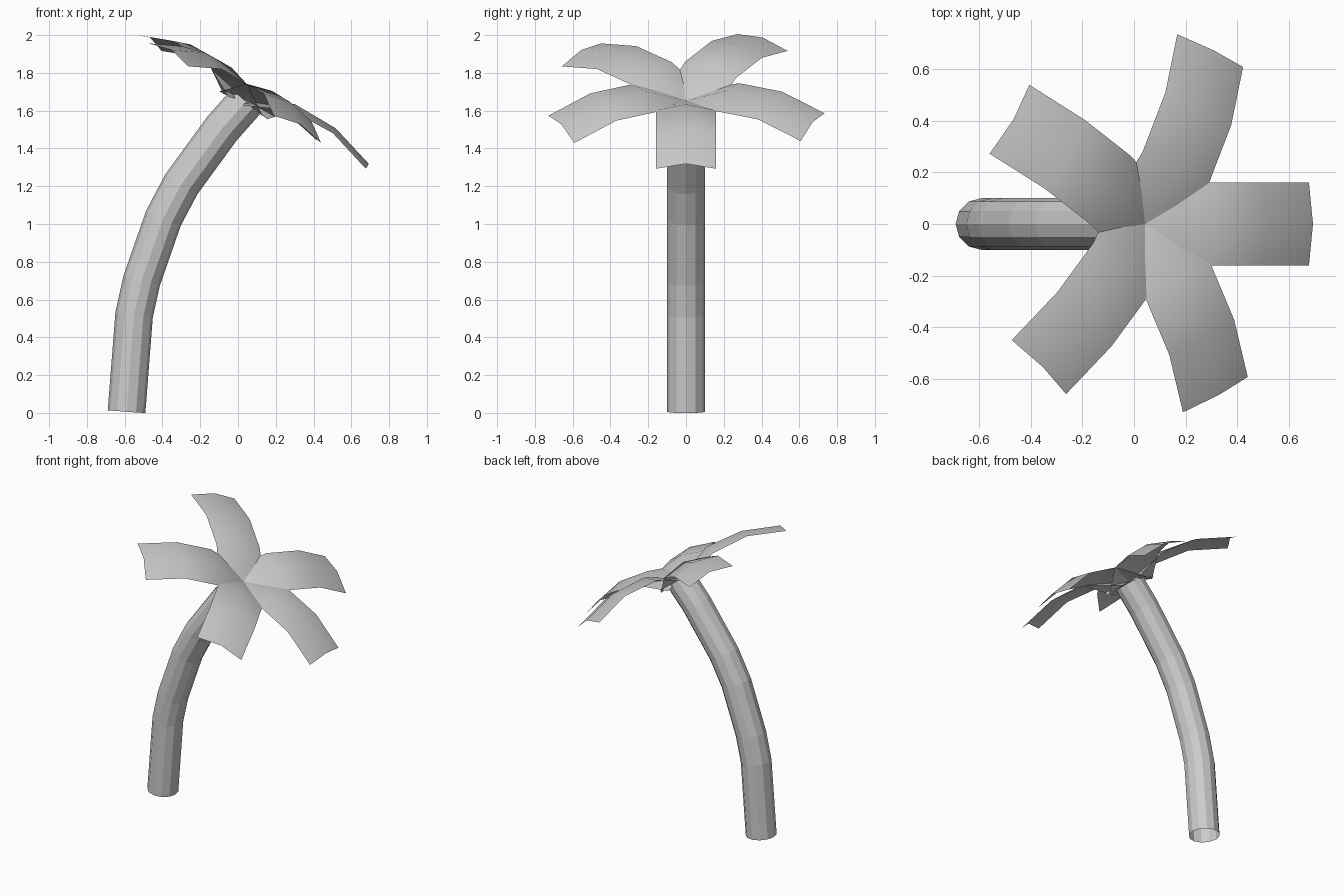
import bpy, bmesh
from math import sin, cos, radians, pi
from mathutils import Vector, Matrix

if "Cube" in bpy.data.objects:
    bpy.data.objects.remove(bpy.data.objects["Cube"])


def make_object(name, bm, smooth):
    bmesh.ops.recalc_face_normals(bm, faces=bm.faces)
    mesh = bpy.data.meshes.new(name)
    bm.to_mesh(mesh)
    bm.free()
    for p in mesh.polygons:
        p.use_smooth = smooth
    obj = bpy.data.objects.new(name, mesh)
    bpy.context.collection.objects.link(obj)
    return obj


# Trunk: 12-sided open tube swept along a bending path (x, z)
path = [(-0.59, 0.006), (-0.55, 0.52), (-0.51, 0.70), (-0.395, 1.03),
        (-0.30, 1.21), (-0.085, 1.505), (0.042, 1.648)]
SIDES, RADIUS = 12, 0.1
pts = [Vector((x, 0, z)) for x, z in path]
bm = bmesh.new()
rings = []
for i, p in enumerate(pts):
    before = (p - pts[i - 1]).normalized() if i else Vector()
    after = (pts[i + 1] - p).normalized() if i < len(pts) - 1 else Vector()
    t = (before + after).normalized()
    across = Vector((t.z, 0, -t.x))
    rings.append([bm.verts.new(p + RADIUS * (across * cos(a) + Vector((0, 1, 0)) * sin(a)))
                  for a in (2 * pi * k / SIDES for k in range(SIDES))])
for v in rings[0]:
    v.co.z = max(v.co.z, 0)
for a, b in zip(rings, rings[1:]):
    for k in range(SIDES):
        n = (k + 1) % SIDES
        bm.faces.new((a[k], a[n], b[n], b[k]))
make_object("trunk", bm, False)

# Leaves: arched strips with a raised centre rib, around a crown tilted 30 degrees
# stations: distance along leaf, rib height, edge height
stations = [(0.0, -0.035, -0.065), (0.235, 0.078, 0.040),
            (0.485, 0.075, 0.045), (0.73, 0.0, -0.031)]
HALF_WIDTH = 0.16
crown = Matrix.Translation((0.06, 0, 1.684)) @ Matrix.Rotation(radians(30), 4, 'Y')
for i, angle in enumerate((0, 66.7, 146.3, 229.3, 295.3)):
    place = crown @ Matrix.Rotation(radians(angle), 4, 'Z')
    bm = bmesh.new()
    rows = []
    for r, rib, edge in stations:
        rows.append([bm.verts.new(place @ Vector(c)) for c in
                     ((r, -HALF_WIDTH, edge), (r, 0, rib), (r, HALF_WIDTH, edge))])
    for a, b in zip(rows, rows[1:]):
        for k in range(2):
            bm.faces.new((a[k], b[k], b[k + 1], a[k + 1]))
    make_object(f"leaf_{i + 1}", bm, True)
